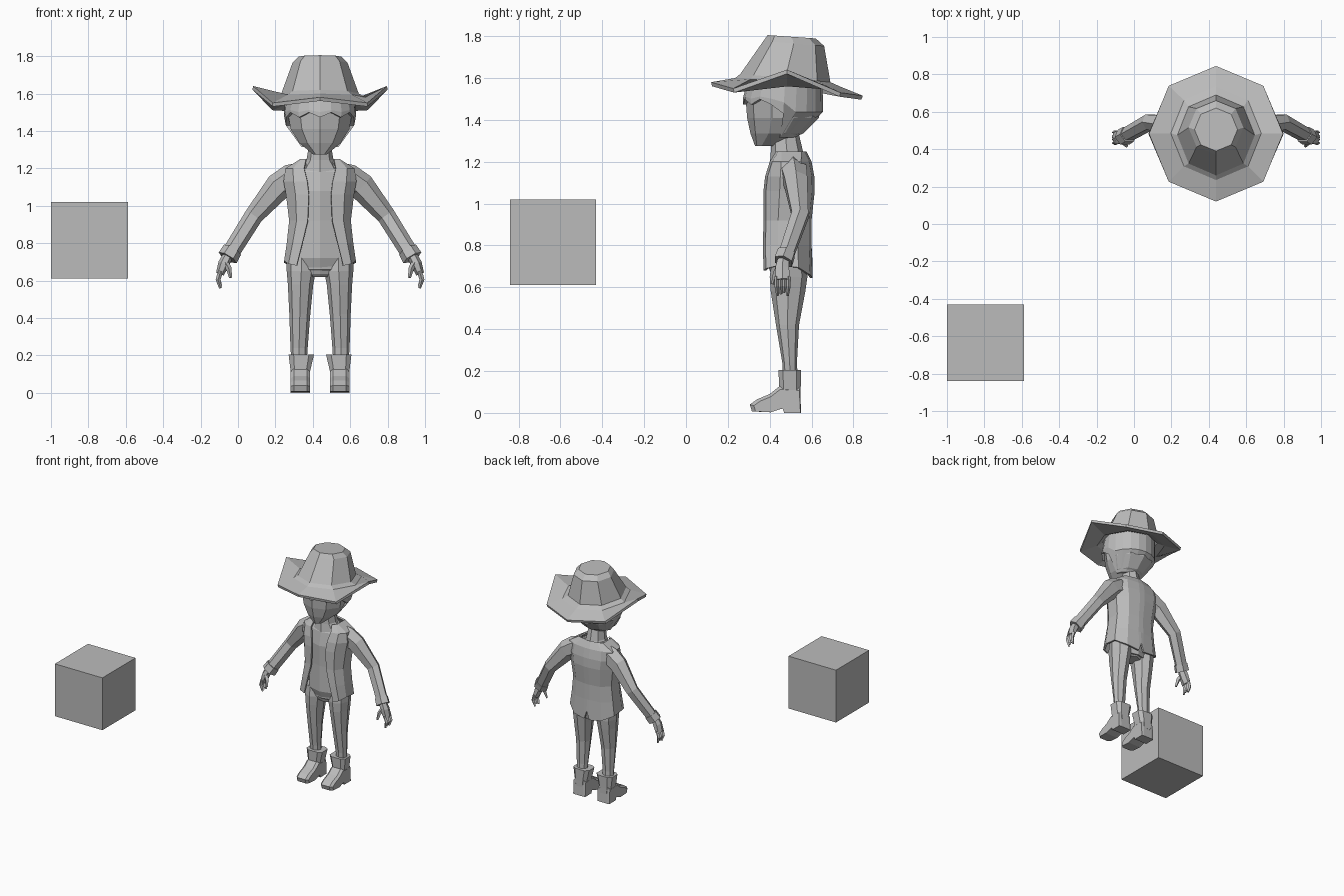
import bpy, bmesh, math
from mathutils import Vector

CX = 0.4385  # centre line of the figure
grey = bpy.data.materials.new("plain_grey")
grey.diffuse_color = (0.5, 0.5, 0.5, 1)


def make(name, verts, faces, solid=0.0):
    me = bpy.data.meshes.new(name)
    me.from_pydata([tuple(v) for v in verts], [], faces)
    bm = bmesh.new()
    bm.from_mesh(me)
    bmesh.ops.recalc_face_normals(bm, faces=bm.faces)
    bm.to_mesh(me)
    bm.free()
    me.materials.append(grey)
    ob = bpy.data.objects.new(name, me)
    bpy.context.collection.objects.link(ob)
    if solid:
        m = ob.modifiers.new("thickness", 'SOLIDIFY')
        m.thickness = solid
        m.offset = -1
    return ob


def loft(name, rings, closed=True, caps=(True, True), solid=0.0):
    """Skin a stack of rings that all have the same number of points."""
    n = len(rings[0])
    verts = [p for r in rings for p in r]
    faces = []
    for i in range(len(rings) - 1):
        for j in range(n if closed else n - 1):
            k = (j + 1) % n
            faces.append((i * n + j, i * n + k, (i + 1) * n + k, (i + 1) * n + j))
    if closed and caps[0]:
        faces.append(tuple(range(n)))
    if closed and caps[1]:
        faces.append(tuple(range((len(rings) - 1) * n, len(rings) * n)))
    return make(name, verts, faces, solid)


def oval(x, z, y0, y1, hx, n=8, tilt=0.0):
    """Flat ring between y0 and y1, starting at the front point."""
    cy, ry = (y0 + y1) / 2, (y1 - y0) / 2
    out = []
    for i in range(n):
        a = 2 * math.pi * i / n
        out.append((x + hx * math.sin(a), cy - ry * math.cos(a), z + tilt * math.cos(a)))
    return out


def tube(name, s, path, n=6):
    """Tapered limb; path holds (offset x, y, z, radius across, radius in depth)."""
    pts = [Vector((CX + s * p[0], p[1], p[2])) for p in path]
    rings = []
    for i, p in enumerate(path):
        t = (pts[min(i + 1, len(pts) - 1)] - pts[max(i - 1, 0)]).normalized()
        b = Vector((0, 1, 0))
        b = (b - t * b.dot(t)).normalized()
        a = b.cross(t)
        rings.append([pts[i] + a * p[3] * math.cos(q) + b * p[4] * math.sin(q)
                      for q in (2 * math.pi * k / n for k in range(n))])
    return loft(name, rings)


# Separate cube
c0, c1 = (-1.0, -0.84, 0.61), (-0.588, -0.43, 1.02)
loft("cube", [[(c0[0], c0[1], z), (c1[0], c0[1], z), (c1[0], c1[1], z), (c0[0], c1[1], z)]
              for z in (c0[2], c1[2])])

# Hat: bent eight-sided brim, then tapered crown
brim_z = [1.58, 1.55, 1.64, 1.53, 1.515, 1.53, 1.64, 1.55]
outer = [(x, y, z) for (x, y, _), z in zip(oval(CX, 0, 0.12, 0.845, 0.358), brim_z)]
loft("hat", [outer,
             oval(CX, 1.58, 0.235, 0.735, 0.242, tilt=0.02),
             oval(CX, 1.60, 0.26, 0.69, 0.207, tilt=0.02),
             oval(CX, 1.765, 0.37, 0.66, 0.147, tilt=0.012),
             oval(CX, 1.797, 0.39, 0.62, 0.115, tilt=0.008)],
     caps=(False, True), solid=0.02)

# Head: (z, front y, back y, half width)
HEAD = [(1.275, 0.33, 0.42, 0.04), (1.335, 0.308, 0.56, 0.115), (1.41, 0.292, 0.635, 0.165),
        (1.50, 0.285, 0.652, 0.182), (1.60, 0.31, 0.64, 0.172)]
loft("head", [oval(CX, z, a, b, h, 10) for z, a, b, h in HEAD])


def head_point(z, ang, grow):
    for p, q in zip(HEAD, HEAD[1:]):
        if z <= q[0]:
            break
    f = (z - p[0]) / (q[0] - p[0])
    a, b, h = (p[i] + (q[i] - p[i]) * f for i in (1, 2, 3))
    return (CX + (h + grow) * math.sin(ang),
            (a + b) / 2 - ((b - a) / 2 + grow) * math.cos(ang), z)


# Hair: jagged fringe in front, long at the nape
N = 20
rows = [[], [], [], []]
for i in range(N):
    ang = 2 * math.pi * i / N
    f = math.cos(ang)
    if f > 0.1:
        zb = 1.485 + (0.014 if i % 2 else -0.012)
    elif f > -0.2:
        zb = 1.43
    else:
        zb = 1.315
    for row, (z, g) in zip(rows, [(zb, -0.015), (zb, 0.014),
                                  (zb + (1.52 - zb) * 0.6, 0.014), (1.595, 0.012)]):
        row.append(head_point(z, ang, g))
loft("hair", rows, caps=(False, True))

# Neck and shirt
loft("neck", [oval(CX, 1.18, 0.40, 0.58, 0.12), oval(CX, 1.245, 0.405, 0.56, 0.072),
              oval(CX, 1.33, 0.41, 0.54, 0.058)])
loft("shirt", [oval(CX, 0.63, 0.42, 0.57, 0.13), oval(CX, 0.72, 0.385, 0.59, 0.16),
               oval(CX, 0.92, 0.385, 0.59, 0.145), oval(CX, 1.08, 0.38, 0.595, 0.16),
               oval(CX, 1.18, 0.40, 0.58, 0.15), oval(CX, 1.235, 0.43, 0.56, 0.09)])

# Open jacket: (z, front edge x, half width, front y, back y)
JACKET = [(0.68, 0.125, 0.192, 0.37, 0.605), (0.80, 0.095, 0.178, 0.368, 0.60),
          (0.92, 0.066, 0.165, 0.37, 0.60), (1.06, 0.060, 0.182, 0.37, 0.615),
          (1.13, 0.068, 0.195, 0.378, 0.613), (1.20, 0.085, 0.185, 0.40, 0.60),
          (1.25, 0.075, 0.105, 0.43, 0.575)]
rows = []
for i, (z, e, h, yf, yb) in enumerate(JACKET):
    m = (yf + yb) / 2
    half = [(e, yf, 0), ((e + h) / 2 + 0.01, yf + 0.012, 0.01), (h, m - 0.045, 0.025),
            (h, m + 0.05, 0.015), (h * 0.62, yb - 0.012, -0.02), (h * 0.12, yb, -0.035),
            (0, yb, 0.03)]
    drop = 1 if i == 0 else 0  # uneven hem with a notch at the back
    right = [(CX + x, y, z + d * drop) for x, y, d in half]
    left = [(CX - x, y, z + d * drop) for x, y, d in half[:-1]]
    rows.append(right + left[::-1])
loft("jacket", rows, closed=False, solid=0.012)

for s, side in ((1, "left"), (-1, "right")):
    # Sleeve, cuff, palm, fingers and thumb
    tube(side + "_sleeve", s, [(0.09, 0.51, 1.165, 0.07, 0.06), (0.155, 0.515, 1.145, 0.078, 0.07),
                               (0.22, 0.525, 1.105, 0.073, 0.063), (0.355, 0.545, 0.945, 0.05, 0.046),
                               (0.48, 0.475, 0.745, 0.047, 0.04)])
    tube(side + "_cuff", s, [(0.468, 0.48, 0.765, 0.053, 0.047), (0.494, 0.465, 0.722, 0.056, 0.049)])
    tube(side + "_palm", s, [(0.492, 0.465, 0.735, 0.028, 0.03), (0.515, 0.46, 0.69, 0.03, 0.038),
                             (0.535, 0.462, 0.635, 0.022, 0.038)])
    for k in range(4):
        y = 0.433 + 0.019 * k
        tube(side + "_finger_%d" % (k + 1), s,
             [(0.532, y, 0.65, 0.014, 0.011), (0.545, y, 0.605, 0.013, 0.01),
              (0.532, y * 0.8 + 0.092, 0.56 + 0.008 * (k % 3), 0.008, 0.007)], 4)
    tube(side + "_thumb", s, [(0.508, 0.445, 0.70, 0.018, 0.015), (0.488, 0.428, 0.665, 0.015, 0.013),
                              (0.478, 0.415, 0.615, 0.008, 0.008)], 4)

    # Trouser leg
    x = CX + s * 0.1
    loft(side + "_trouser_leg", [oval(x + s * 0.012, 0.15, 0.465, 0.535, 0.04),
                                 oval(x + s * 0.012, 0.24, 0.46, 0.53, 0.046),
                                 oval(x + s * 0.008, 0.42, 0.43, 0.54, 0.056),
                                 oval(x + s * 0.004, 0.58, 0.405, 0.57, 0.068),
                                 oval(x, 0.65, 0.40, 0.58, 0.078),
                                 oval(x, 0.72, 0.41, 0.575, 0.08)])

    # Boot: flared square shaft with chamfered corners, foot from a side outline
    bx = CX + s * 0.105

    def boxy(z, y0, y1, h, off):
        return [(bx + s * off + u * h, (y0 + y1) / 2 + v * (y1 - y0) / 2, z) for u, v in
                ((-.6, -1), (.6, -1), (1, -.6), (1, .6), (.6, 1), (-.6, 1), (-1, .6), (-1, -.6))]
    loft(side + "_boot_shaft", [boxy(0.07, 0.45, 0.548, 0.046, 0),
                                boxy(0.115, 0.445, 0.548, 0.052, 0),
                                boxy(0.205, 0.442, 0.55, 0.068, -0.005)])
    foot = [(0.55, 0.005), (0.47, 0.005), (0.462, 0.027), (0.40, 0.008), (0.315, 0.012),
            (0.305, 0.045), (0.34, 0.07), (0.40, 0.095), (0.45, 0.135), (0.545, 0.13)]
    foot = [(y, max(0, z - 0.005)) for y, z in foot]
    layers = []
    for u, k in ((-0.052, 0.86), (-0.035, 1), (0.035, 1), (0.052, 0.86)):
        layers.append([(bx + u, 0.44 + (y - 0.44) * (k if y < 0.44 else 0.97 + 0.03 * (k == 1)),
                        z * (k if z > 0.03 else 1)) for y, z in foot])
    loft(side + "_boot_foot", layers)

# Seat of the trousers joining both legs
loft("trouser_seat", [oval(CX, 0.62, 0.44, 0.555, 0.06), oval(CX, 0.66, 0.405, 0.578, 0.15),
                      oval(CX, 0.74, 0.40, 0.585, 0.165)])
